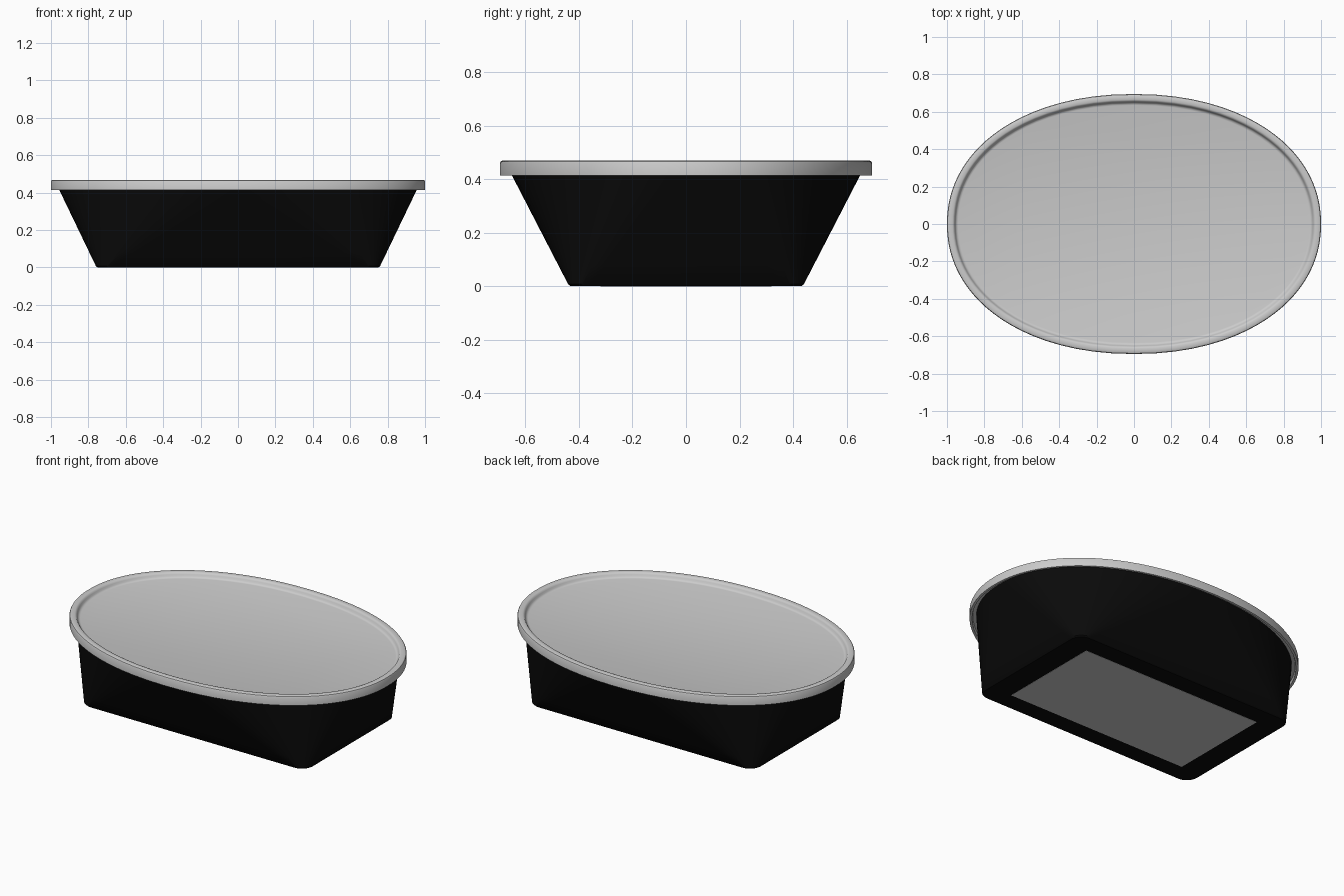
import bpy, bmesh, math

if "Cube" in bpy.data.objects:
    bpy.data.objects.remove(bpy.data.objects["Cube"])

A, B, N = 1.0, 0.695, 2.12        # lid half sizes and oval exponent
BX, BY, R = 0.76, 0.44, 0.08      # base half sizes and corner radius
STEPS = 24


def outline(t, offset, z):
    """Ring blended from rounded rectangle (t=0) to oval (t=1), matched by normal."""
    pts = []
    for q in range(4):
        for i in range(STEPS + 1):
            ang = (q + i / STEPS) * math.pi / 2
            c, s = math.cos(ang), math.sin(ang)
            c, s = (0 if abs(c) < 1e-9 else c), (0 if abs(s) < 1e-9 else s)
            u = (abs(c) * A ** N) ** (1 / (N - 1))
            v = (abs(s) * B ** N) ** (1 / (N - 1))
            k = ((u / A) ** N + (v / B) ** N) ** (-1 / N)
            ox, oy = math.copysign(u * k, c), math.copysign(v * k, s)
            sx = 1 if q in (0, 3) else -1
            sy = 1 if q in (0, 1) else -1
            rx, ry = sx * (BX - R) + R * c, sy * (BY - R) + R * s
            pts.append((rx + (ox - rx) * t + c * offset,
                        ry + (oy - ry) * t + s * offset, z))
    return pts


def loft(name, profile):
    """Skin rings of (blend, offset, z) and cap both ends."""
    bm = bmesh.new()
    rings = [[bm.verts.new(p) for p in outline(*row)] for row in profile]
    for a, b in zip(rings, rings[1:]):
        n = len(a)
        for i in range(n):
            j = (i + 1) % n
            bm.faces.new((a[i], a[j], b[j], b[i]))
    bm.faces.new(rings[0])
    bm.faces.new(rings[-1])
    bmesh.ops.remove_doubles(bm, verts=bm.verts, dist=1e-5)
    bmesh.ops.recalc_face_normals(bm, faces=bm.faces)
    mesh = bpy.data.meshes.new(name)
    bm.to_mesh(mesh)
    bm.free()
    ob = bpy.data.objects.new(name, mesh)
    bpy.context.collection.objects.link(ob)
    bpy.ops.object.select_all(action='DESELECT')
    ob.select_set(True)
    bpy.context.view_layer.objects.active = ob
    bpy.ops.object.shade_smooth_by_angle(angle=math.radians(35))
    return ob


# Black tub: outer wall, lip, inner wall and inner floor
TOP = 0.43
outer = [(k / 6, -0.037 * k / 6, 0.008 + (TOP - 0.008) * k / 6) for k in range(7)]
inner = [(t, o - 0.018, max(z, 0.02)) for t, o, z in reversed(outer)]
tub = loft("tub", [(0, -0.008, 0.001)] + outer + inner)
black = bpy.data.materials.new("black_plastic")
black.diffuse_color = (0.003, 0.003, 0.003, 1)
black.use_nodes = True
black.node_tree.nodes["Principled BSDF"].inputs["Base Color"].default_value = black.diffuse_color
tub.data.materials.append(black)

# Grey lid: hanging skirt, rounded rim and recessed panel
loft("lid", [
    (1, -0.05, 0.432), (1, -0.018, 0.430), (1, -0.014, 0.414), (1, 0.0, 0.414),
    (1, 0.0, 0.460), (1, -0.003, 0.466), (1, -0.009, 0.469), (1, -0.030, 0.469),
    (1, -0.037, 0.466), (1, -0.042, 0.458), (1, -0.046, 0.449),
    (1, -0.052, 0.443), (1, -0.060, 0.441)])

# Grey label under the base
bpy.ops.mesh.primitive_cube_add(size=1, location=(0, 0, 0.001))
label = bpy.context.object
label.name = "base_label"
label.scale = (1.22, 0.64, 0.002)
